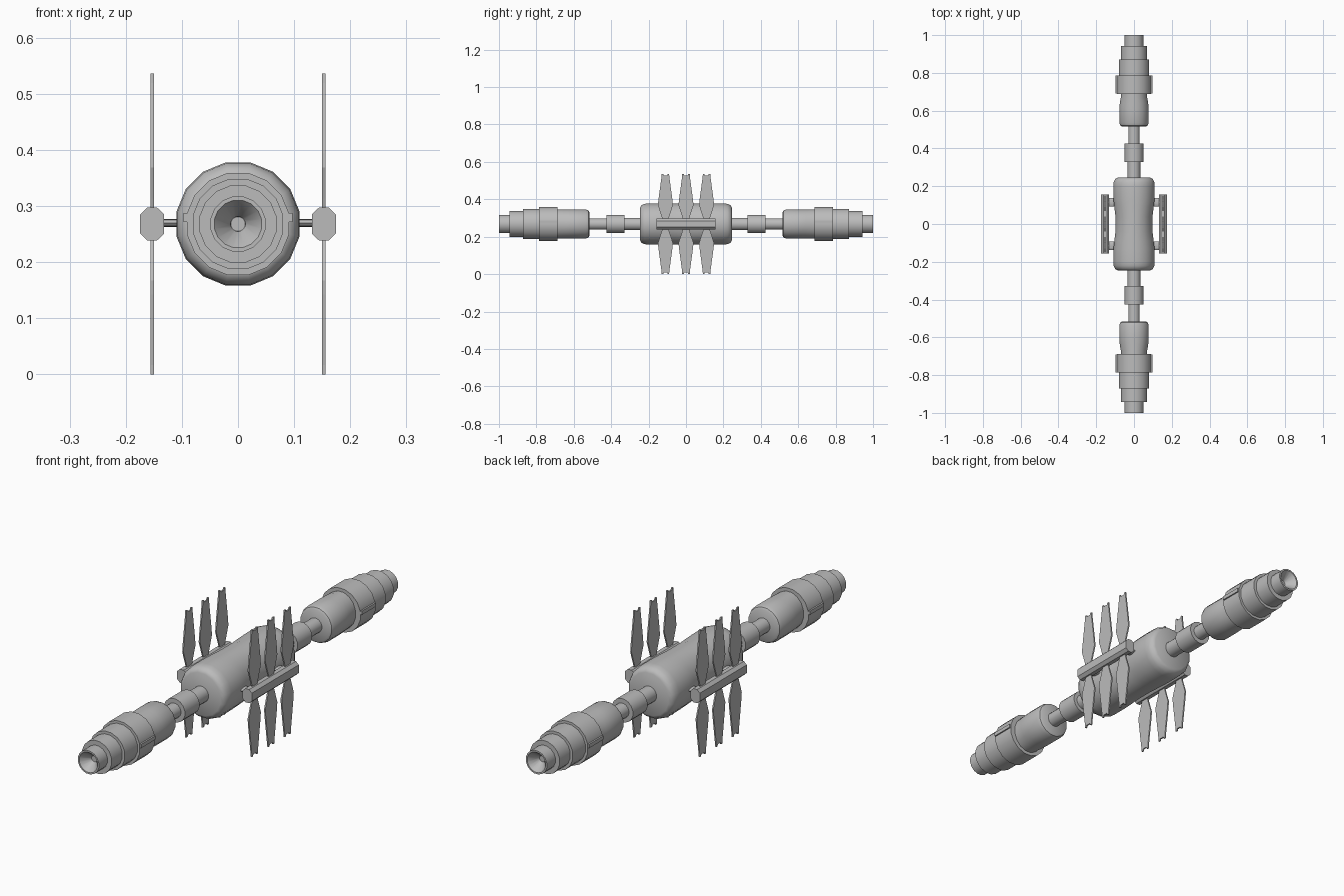
import bpy, bmesh, math

if "Cube" in bpy.data.objects:
    bpy.data.objects.remove(bpy.data.objects["Cube"])

ZC = 0.268   # height of the long axis
grey = bpy.data.materials.new("station grey")
grey.diffuse_color = (0.5, 0.5, 0.5, 1)
grey.use_nodes = True
grey.node_tree.nodes["Principled BSDF"].inputs["Base Color"].default_value = grey.diffuse_color


def finish(name, bm, smooth=True):
    bmesh.ops.recalc_face_normals(bm, faces=bm.faces)
    me = bpy.data.meshes.new(name)
    bm.to_mesh(me)
    bm.free()
    ob = bpy.data.objects.new(name, me)
    bpy.context.collection.objects.link(ob)
    me.materials.append(grey)
    if smooth:
        bpy.ops.object.select_all(action='DESELECT')
        ob.select_set(True)
        bpy.context.view_layer.objects.active = ob
        bpy.ops.object.shade_smooth_by_angle(angle=math.radians(35))
    return ob


def lathe(name, profile, sign=1, n=16):
    """Rings of (y, radius, sideways squeeze) around the long axis, capped."""
    bm = bmesh.new()
    rings = []
    for y, r, sq in profile:
        rings.append([bm.verts.new((r * sq * math.cos((k + .5) * math.tau / n), sign * y,
                                    ZC + r * math.sin((k + .5) * math.tau / n)))
                      for k in range(n)])
    for a, b in zip(rings, rings[1:]):
        for k in range(n):
            bm.faces.new((a[k], a[(k + 1) % n], b[(k + 1) % n], b[k]))
    bm.faces.new(rings[0])
    bm.faces.new(rings[-1])
    return finish(name, bm)


def prism(name, outline, axis, lo, hi):
    """Extrude a 2D outline along x (outline is y,z) or y (outline is x,z)."""
    bm = bmesh.new()
    place = (lambda u, v, w: (w, u, v)) if axis == 'x' else (lambda u, v, w: (u, w, v))
    a = [bm.verts.new(place(u, v, lo)) for u, v in outline]
    b = [bm.verts.new(place(u, v, hi)) for u, v in outline]
    bm.faces.new(a)
    bm.faces.new(b)
    for k in range(len(a)):
        j = (k + 1) % len(a)
        bm.faces.new((a[k], a[j], b[j], b[k]))
    return finish(name, bm, False)


def box(u0, u1, v0, v1):
    return [(u0, v0), (u1, v0), (u1, v1), (u0, v1)]


# Central hub, pinched at the sides
half = [(.245, .09, 1), (.238, .102, 1), (.222, .11, 1), (.20, .112, 1),
        (.13, .112, .99), (.09, .112, .95), (.04, .112, .89)]
lathe("hub", half + [(-y, r, s) for y, r, s in reversed(half)])

# Arms: connectors, capsule, stepped shells and open nozzle at both ends
for s, end in ((-1, "front"), (1, "back")):
    lathe(end + "_inner_neck", [(.235, .034, 1), (.335, .034, 1)], s)
    lathe(end + "_joint", [(.328, .05, 1), (.425, .05, 1)], s)
    lathe(end + "_outer_neck", [(.42, .031, 1), (.53, .031, 1)], s)
    lathe(end + "_capsule", [(.517, .066, 1), (.522, .074, 1), (.535, .079, 1), (.61, .079, 1),
                             (.64, .079, .97), (.67, .079, .9), (.70, .079, .88)], s)
    lathe(end + "_large_shell", [(.687, .093, 1), (.787, .093, 1)], s)
    lathe(end + "_middle_shell", [(.78, .082, 1), (.872, .082, 1)], s)
    lathe(end + "_small_shell", [(.865, .070, 1), (.943, .070, 1)], s)
    lathe(end + "_nozzle", [(.935, .05, 1), (1.0, .05, 1), (1.0, .043, 1),
                            (.965, .014, 1), (.96, .013, 1)], s)
    # Slim bars on the flanks of the large shell
    for m, side in ((-1, "left"), (1, "right")):
        y0, y1 = sorted((s * .69, s * .785))
        x0, x1 = sorted((m * .07, m * .097))
        prism(f"{end}_{side}_shell_bar", box(y0, y1, ZC + .004, ZC + .02), 'x', x0, x1)

# Panel wings: rail, struts and leaf-shaped panels on each side
rail = [(.009, .029), (.0215, .017), (.0215, -.017), (.009, -.029)]
rail += [(-u, -v) for u, v in rail]
leaf_half = [(.016, .025), (.022, .045), (.040, .10), (.038, .125),
             (.021, .25), (.020, .267), (.012, .267), (.010, .259)]
leaf = leaf_half + [(-u, v) for u, v in reversed(leaf_half)]
for m, side in ((-1, "left"), (1, "right")):
    xc = m * .153
    prism(side + "_rail", [(xc + u, ZC + v) for u, v in rail], 'y', -.157, .157)
    for y in (-.115, .115):
        x0, x1 = sorted((m * .09, m * .14))
        prism(side + "_strut", [(y + .022 * math.cos(a * math.tau / 12), ZC + .002 + .007 * math.sin(a * math.tau / 12))
                                for a in range(12)], 'x', x0, x1)
    for y in (-.11, 0, .11):
        for v, end in ((1, "upper"), (-1, "lower")):
            prism(f"{side}_{end}_panel", [(y + u, ZC + v * w * 1.004) for u, w in leaf],
                  'x', xc - .003, xc + .003)
